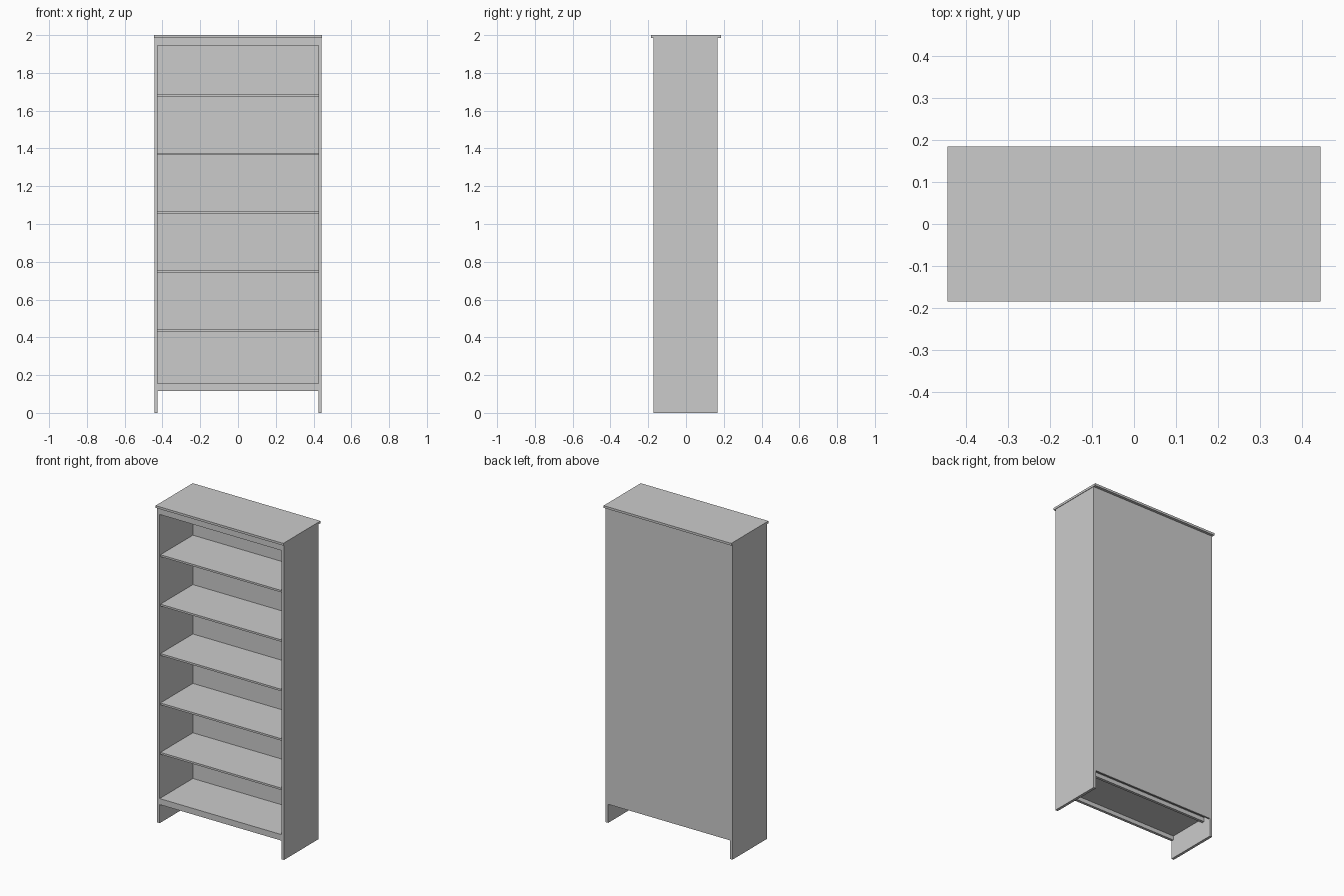
import bpy, bmesh

if "Cube" in bpy.data.objects:
    bpy.data.objects.remove(bpy.data.objects["Cube"])


def box(name, x, y, z):
    """Axis-aligned board from (min, max) ranges."""
    bm = bmesh.new()
    bmesh.ops.create_cube(bm, size=1)
    for v in bm.verts:
        v.co = [r[0] if c < 0 else r[1] for c, r in zip(v.co, (x, y, z))]
    me = bpy.data.meshes.new(name)
    bm.to_mesh(me)
    bm.free()
    ob = bpy.data.objects.new(name, me)
    bpy.context.collection.objects.link(ob)
    return ob


OUT, INN = 0.442, 0.425          # side panel outer / inner x
FRONT, BACK = -0.173, 0.168      # carcass depth
TOP_Z, FLOOR_Z, RAIL_Z = 1.986, 0.155, 0.117
T = 0.012                        # shelf thickness
PANEL = 0.01                     # back panel thickness
span = (-INN, INN)

# Overhanging top board
box("top_board", (-0.445, 0.445), (-0.185, 0.185), (TOP_Z, 2.0))

# Side panels reaching the floor
for side, s in (("left", -1), ("right", 1)):
    box(side + "_side_panel", sorted((s * OUT, s * INN)), (FRONT, BACK), (0, TOP_Z))

# Back panel, flush between the sides
box("back_panel", span, (BACK - PANEL, BACK), (RAIL_Z, TOP_Z))

# Front rails and the inset rear support rail
box("top_front_rail", span, (FRONT, FRONT + 0.017), (1.945, TOP_Z))
box("bottom_front_rail", span, (FRONT, FRONT + 0.017), (RAIL_Z, FLOOR_Z))
box("bottom_rear_rail", span, (BACK - 0.067, BACK - 0.05), (RAIL_Z, FLOOR_Z - T))

# Bottom shelf behind the front rail
box("bottom_shelf", span, (FRONT + 0.017, BACK - PANEL), (FLOOR_Z - T, FLOOR_Z))

# Evenly spaced shelves
for i in range(5):
    z = 0.443 + i * 0.3113
    box(f"shelf_{i + 1}", span, (FRONT + 0.008, BACK - PANEL), (z - T, z))
